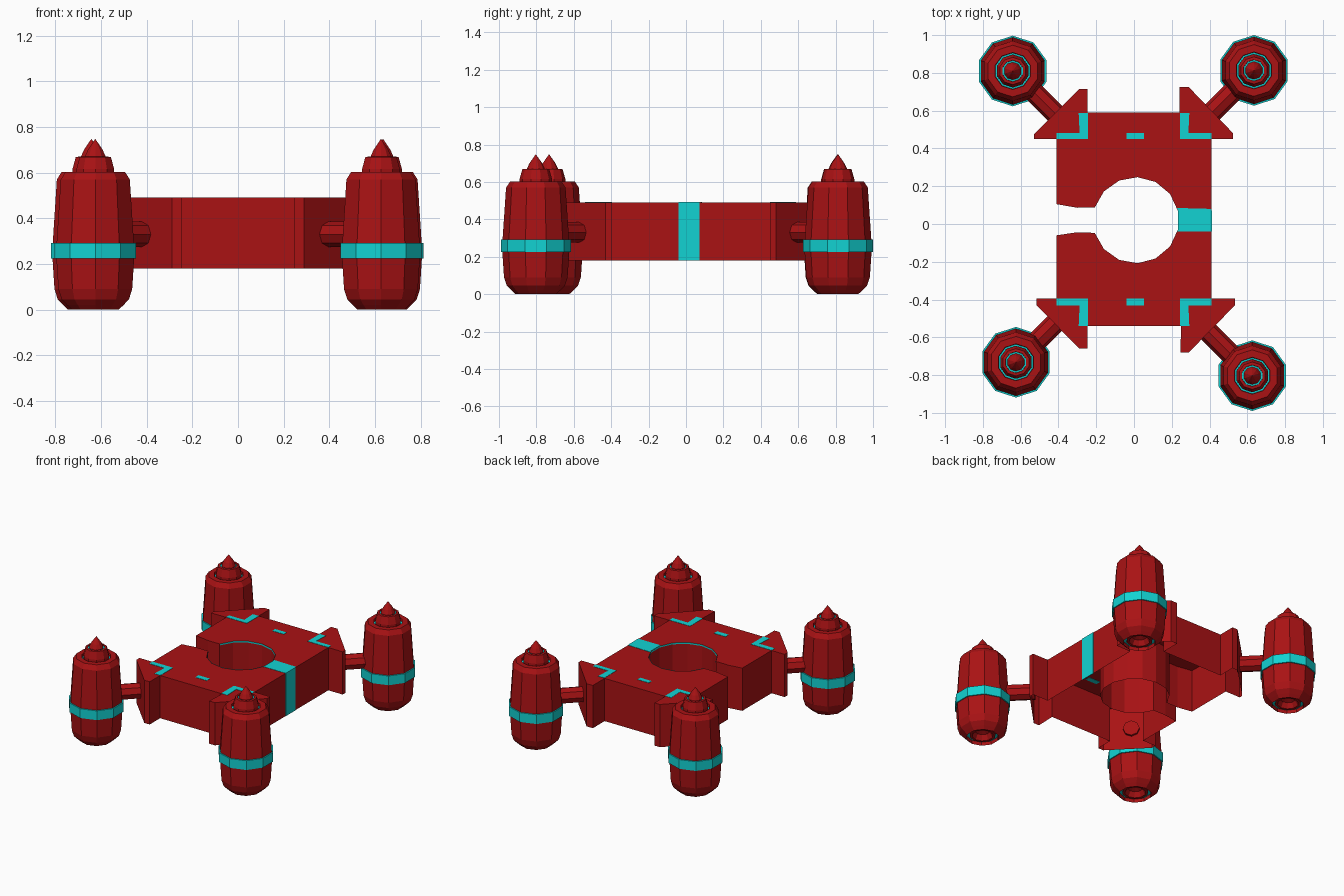
import bpy, bmesh, math
from mathutils import Vector

if "Cube" in bpy.data.objects:
    bpy.data.objects.remove(bpy.data.objects["Cube"])


def material(name, rgb):
    m = bpy.data.materials.new(name)
    m.diffuse_color = (*rgb, 1)
    m.use_nodes = True
    m.node_tree.nodes["Principled BSDF"].inputs["Base Color"].default_value = m.diffuse_color
    return m


RED = material("red", (0.40, 0.006, 0.007))
CYAN = material("cyan", (0.006, 0.65, 0.65))
BOTTOM, TOP = 0.18, 0.49


def finish(name, bm, mat, fix_normals=True):
    if fix_normals:
        bmesh.ops.recalc_face_normals(bm, faces=bm.faces)
    me = bpy.data.meshes.new(name)
    bm.to_mesh(me)
    bm.free()
    me.materials.append(mat)
    ob = bpy.data.objects.new(name, me)
    bpy.context.collection.objects.link(ob)
    return ob


def prism(name, outline, z0, z1, mat, bottom=True):
    """Extrude an outline; optionally leave the underside open."""
    bm = bmesh.new()
    hi = [bm.verts.new((x, y, z1)) for x, y in outline]
    lo = [bm.verts.new((x, y, z0)) for x, y in outline]
    bm.faces.new(hi)
    if bottom:
        bm.faces.new(lo[::-1])
    n = len(hi)
    for i in range(n):
        j = (i + 1) % n
        bm.faces.new((hi[j], hi[i], lo[i], lo[j]))
    return finish(name, bm, mat, bottom)


def rect(x0, x1, y0, y1):
    return [(x0, y0), (x1, y0), (x1, y1), (x0, y1)]


def lathe(name, profile, centre, mat, sides=10):
    """Revolve (radius, z) points, listed from bottom to top, around z."""
    bm = bmesh.new()
    rings = []
    for r, z in profile:
        if r == 0:
            rings.append([bm.verts.new((0, 0, z))] * sides)
        else:
            angles = [math.pi / 2 + 2 * math.pi * k / sides for k in range(sides)]
            rings.append([bm.verts.new((r * math.cos(a), r * math.sin(a), z)) for a in angles])
    for a, b in zip(rings, rings[1:]):
        for k in range(sides):
            j = (k + 1) % sides
            bm.faces.new(list(dict.fromkeys((a[k], a[j], b[j], b[k]))))
    ob = finish(name, bm, mat, False)
    ob.location = (*centre, 0)
    return ob


# Hull: C-shaped outline with corner brackets, round opening and side slot; open below
HX, HY, HR = 0.01, 0.02, 0.228
A0 = math.radians(163)
hole = [(HX + HR * math.cos(A0 - 2 * A0 * i / 13), HY + HR * math.sin(A0 - 2 * A0 * i / 13))
        for i in range(14)]
outline = [
    (-0.41, -0.06), (-0.41, -0.395), (-0.515, -0.395), (-0.515, -0.43), (-0.29, -0.66),
    (-0.247, -0.66), (-0.247, -0.54), (0.25, -0.54), (0.245, -0.68), (0.29, -0.68),
    (0.535, -0.43), (0.535, -0.395), (0.41, -0.395), (0.41, 0.45), (0.525, 0.45),
    (0.525, 0.48), (0.29, 0.725), (0.24, 0.725), (0.24, 0.59), (-0.247, 0.59),
    (-0.247, 0.714), (-0.29, 0.714), (-0.53, 0.475), (-0.53, 0.45), (-0.41, 0.45),
    (-0.41, 0.105), (-0.30, 0.086)] + hole + [(-0.31, -0.045)]
prism("hull", outline, BOTTOM, TOP, RED, bottom=False)

# Cyan inlays on the deck: corner chevrons, centre dashes and side stripe
E = 0.002


def inlay(name, shape):
    prism(name, shape, TOP - E, TOP + E, CYAN)


for end, ya, yb, yc in (("back", 0.45, 0.483, 0.588), ("front", -0.395, -0.432, -0.54)):
    for side, s in (("left", -1), ("right", 1)):
        inlay(f"{end}_{side}_chevron",
              [(s * 0.41, ya), (s * 0.244, ya), (s * 0.244, yc),
               (s * 0.293, yc), (s * 0.288, yb), (s * 0.41, yb)])
    inlay(f"{end}_dash", rect(-0.04, 0.052, ya, yb))
inlay("deck_stripe", [(0.41, -0.04), (0.41, 0.08), (0.226, 0.085), (0.233, 0.07),
                      (0.233, -0.03), (0.228, -0.04)])
prism("side_stripe", rect(0.41 - E, 0.41 + E, -0.04, 0.072), BOTTOM, TOP + E, CYAN)

# Thin cyan trim just inside the round opening
bm = bmesh.new()
trim = [[bm.verts.new((HX + (x - HX) * 0.99, HY + (y - HY) * 0.99, z)) for x, y in hole]
        for z in (TOP - 0.01, TOP + 0.001)]
for i in range(13):
    bm.faces.new((trim[0][i], trim[0][i + 1], trim[1][i + 1], trim[1][i]))
finish("opening_trim", bm, CYAN, False)

# Corner pods: name, centre, |x|+|y| of the bracket face the arm plugs into
PODS = [("back_left", (-0.642, 0.81), 1.005), ("back_right", (0.635, 0.813), 1.01),
        ("front_left", (-0.625, -0.732), 0.95), ("front_right", (0.626, -0.803), 0.968)]
SHELL = [(0.085, 0.035), (0.105, 0.035), (0.108, 0.0), (0.13, 0.02), (0.155, 0.045), (0.17, 0.09),
         (0.179, 0.225), (0.178, 0.29), (0.159, 0.57), (0.137, 0.603), (0.098, 0.603),
         (0.095, 0.58)]
for name, c, face in PODS:
    lathe(name + "_pod_shell", SHELL, c, RED)
    lathe(name + "_pod_band", [(0.178, 0.225), (0.187, 0.225), (0.187, 0.292), (0.176, 0.292)],
          c, CYAN)
    lathe(name + "_upper_ring", [(0.098, 0.585), (0.08, 0.585)], c, CYAN)
    lathe(name + "_pod_cap", [(0.087, 0.58), (0.087, 0.615), (0.072, 0.668), (0.057, 0.67),
                              (0.055, 0.66)], c, RED)
    lathe(name + "_tip_ring", [(0.057, 0.664), (0.042, 0.664)], c, CYAN)
    lathe(name + "_pod_tip", [(0.047, 0.655), (0.047, 0.672), (0.034, 0.70), (0, 0.748)], c, RED)
    lathe(name + "_lower_ring", [(0.08, 0.025), (0.106, 0.025)], c, CYAN)
    lathe(name + "_nozzle", [(0, 0.07), (0.05, 0.05), (0.07, 0.015), (0.087, 0.015),
                             (0.087, 0.04)], c, RED)

    # Arm running diagonally from the pod into the bracket
    start = Vector((*c, 0.33))
    inward = Vector((-math.copysign(1, c[0]), -math.copysign(1, c[1]), 0)).normalized()
    length = (abs(c[0]) + abs(c[1]) - face) / math.sqrt(2) + 0.02
    bm = bmesh.new()
    bmesh.ops.create_cone(bm, cap_ends=True, segments=8, radius1=0.055, radius2=0.055,
                          depth=length)
    arm = finish(name + "_arm", bm, RED)
    arm.location = start + inward * length / 2
    arm.rotation_euler = inward.to_track_quat('Z', 'Y').to_euler()
